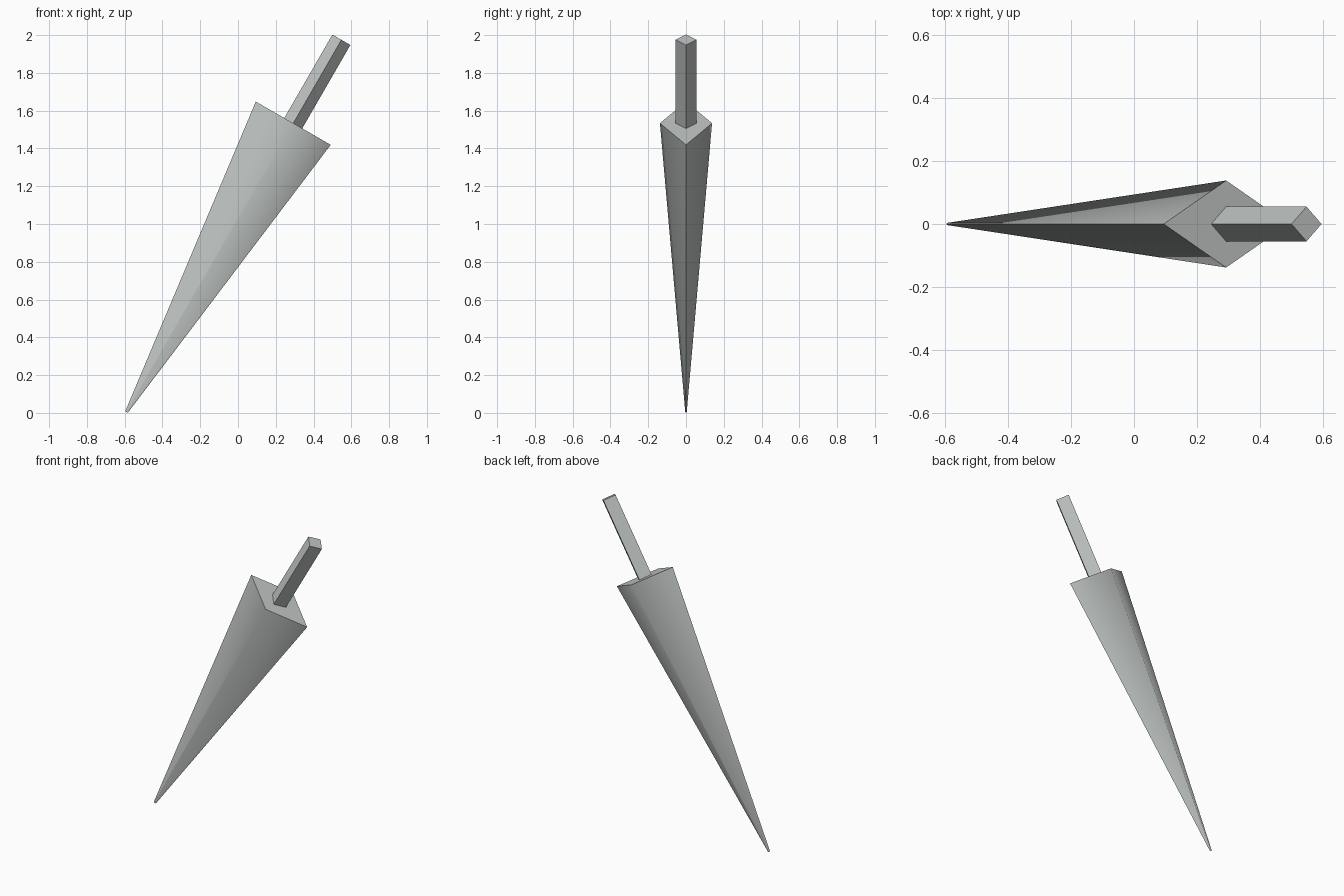
import bpy, math
from mathutils import Matrix

if "Cube" in bpy.data.objects:
    bpy.data.objects.remove(bpy.data.objects["Cube"])

steel = bpy.data.materials.new("grey_steel")
steel.diffuse_color = (0.52, 0.55, 0.54, 1)
steel.use_nodes = True
steel.node_tree.nodes["Principled BSDF"].inputs["Base Color"].default_value = steel.diffuse_color

# Everything is lofted along one axis, leaning 30 degrees towards +x
LEAN = Matrix.Translation((-0.59, 0, 0.005)) @ Matrix.Rotation(math.radians(30), 4, 'Y')


def diamond_loft(name, sections):
    """Loft four-cornered diamonds given as (distance, half width, half depth)."""
    verts, faces = [], []
    for d, w, t in sections:
        verts += [LEAN @ Matrix.Translation(p).translation
                  for p in ((w, 0, d), (0, t, d), (-w, 0, d), (0, -t, d))]
    for r in range(len(sections) - 1):
        for i in range(4):
            a, b = r * 4 + i, r * 4 + (i + 1) % 4
            faces.append((a, b, b + 4, a + 4))
    n = len(verts)
    faces += [(3, 2, 1, 0), (n - 4, n - 3, n - 2, n - 1)]
    mesh = bpy.data.meshes.new(name)
    mesh.from_pydata(verts, [], faces)
    mesh.materials.append(steel)
    ob = bpy.data.objects.new(name, mesh)
    bpy.context.collection.objects.link(ob)
    bpy.ops.object.select_all(action='DESELECT')
    ob.select_set(True)
    bpy.context.view_layer.objects.active = ob
    bpy.ops.object.shade_smooth_by_angle(angle=math.radians(70))
    return ob


# Long tapering blade with a tiny blunt tip
diamond_loft("blade", [(0, 0.008, 0.004), (1.765, 0.229, 0.138)])
# Square tang standing on the blade's wide end
diamond_loft("handle", [(1.755, 0.055, 0.055), (2.275, 0.055, 0.055)])
